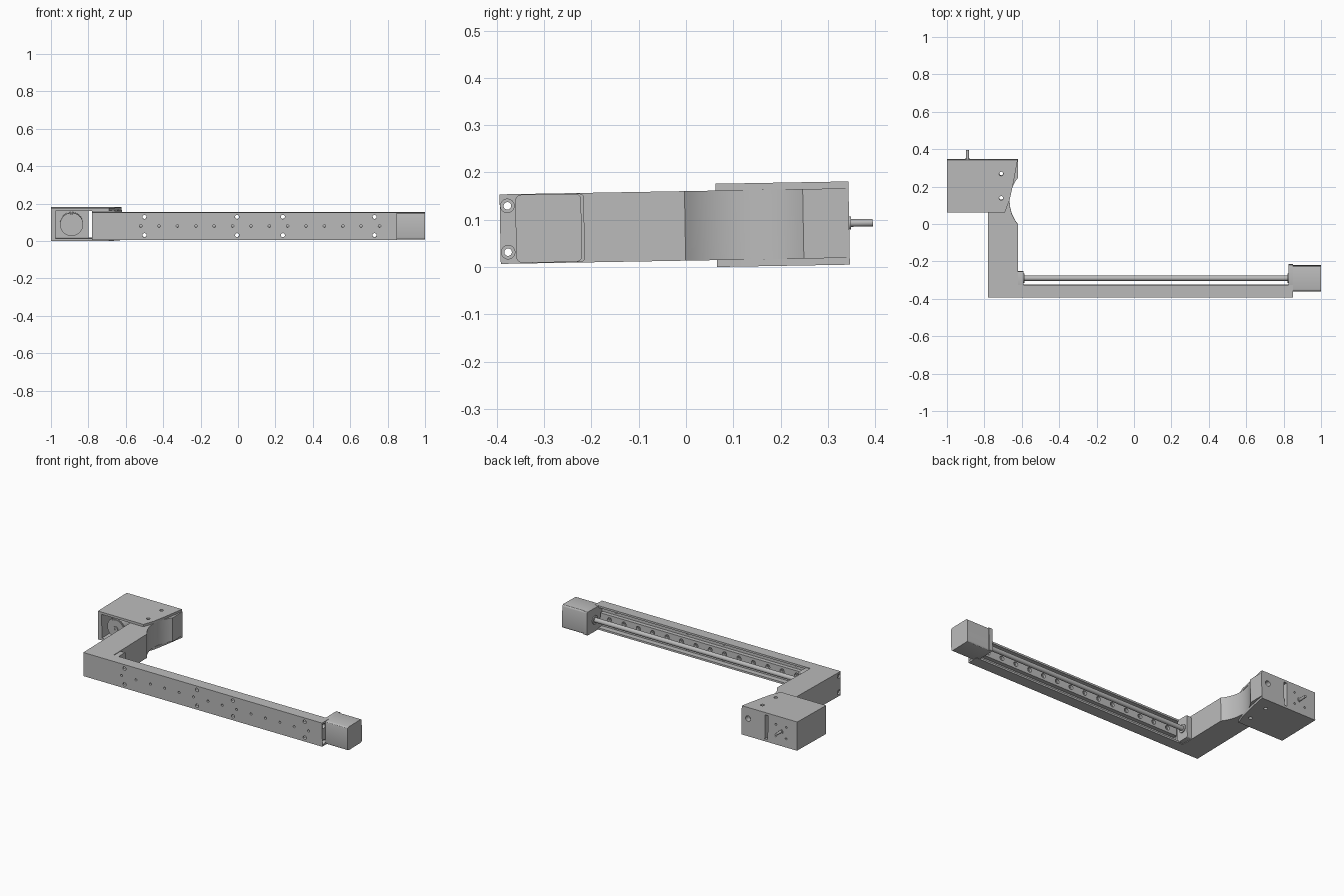
import bpy, bmesh, math
from mathutils import Matrix, Vector

cube = bpy.data.objects.get("Cube")
if cube:
    bpy.data.objects.remove(cube, do_unlink=True)

grey = bpy.data.materials.new("machined grey")
grey.use_nodes = True
COLOUR = (0.5, 0.5, 0.5, 1)
grey.diffuse_color = COLOUR
grey.node_tree.nodes["Principled BSDF"].inputs["Base Color"].default_value = COLOUR

parts = []
HALF = 0.0735      # half height of the frame
TOP = 0.088        # half height of the gearbox housing


def finish(name, bm, keep=True):
    bmesh.ops.recalc_face_normals(bm, faces=bm.faces)
    mesh = bpy.data.meshes.new(name)
    bm.to_mesh(mesh)
    bm.free()
    mesh.materials.append(grey)
    ob = bpy.data.objects.new(name, mesh)
    bpy.context.scene.collection.objects.link(ob)
    if keep:
        parts.append(ob)
    return ob


def box(name, x, y, z, bevel=0, keep=True):
    bm = bmesh.new()
    bmesh.ops.create_cube(bm, size=1)
    for v in bm.verts:
        v.co = Vector([(r[0] + r[1]) / 2 + c * (r[1] - r[0]) for c, r in zip(v.co, (x, y, z))])
    if bevel:
        # round only the edges that run along x
        edges = [e for e in bm.edges if abs(e.verts[0].co.x - e.verts[1].co.x) > 1e-4]
        bmesh.ops.bevel(bm, geom=edges, offset=bevel, segments=3, profile=0.5, affect='EDGES')
    return finish(name, bm, keep)


def prism(name, outline, z0, z1):
    bm = bmesh.new()
    face = bm.faces.new([bm.verts.new((x, y, z0)) for x, y in outline])
    up = bmesh.ops.extrude_face_region(bm, geom=[face])["geom"]
    bmesh.ops.translate(bm, vec=(0, 0, z1 - z0), verts=[g for g in up if isinstance(g, bmesh.types.BMVert)])
    return finish(name, bm)


def rod(name, axis, start, length, radius, sides=24, keep=True):
    bm = bmesh.new()
    turn = {'X': Matrix.Rotation(math.pi / 2, 4, 'Y'),
            'Y': Matrix.Rotation(-math.pi / 2, 4, 'X'),
            'Z': Matrix.Identity(4)}[axis]
    place = Matrix.Translation(start) @ turn @ Matrix.Translation((0, 0, length / 2))
    bmesh.ops.create_cone(bm, cap_ends=True, segments=sides, radius1=radius, radius2=radius,
                          depth=length, matrix=place)
    return finish(name, bm, keep)


def cut(target, cutters):
    for c in cutters:
        mod = target.modifiers.new("cut", 'BOOLEAN')
        mod.operation, mod.solver, mod.object = 'DIFFERENCE', 'EXACT', c
    graph = bpy.context.evaluated_depsgraph_get()
    mesh = bpy.data.meshes.new_from_object(target.evaluated_get(graph))
    target.modifiers.clear()
    target.data = mesh
    for c in cutters:
        bpy.data.objects.remove(c, do_unlink=True)


def hole(axis, start, length, radius):
    return rod("cutter", axis, start, length, radius, 16, keep=False)


# L-shaped frame with a concave scoop in the arm
R, MID = 0.196, 0.123
swing = math.asin(0.125 / R)
cx = -0.665 + R
scoop = [(cx - R * math.cos(a), MID + R * math.sin(a))
         for a in [-swing + 2 * swing * i / 20 for i in range(21)]]
frame = prism("frame", [(-0.78, -0.393), (0.85, -0.393), (0.85, -0.325), (-0.62, -0.325)]
              + scoop + [(-0.62, 0.345), (-0.78, 0.345)], -HALF, HALF)

rail_x = [-0.52 + 0.0982 * i for i in range(14)]
cutters = [box("cutter", (-0.6, 0.826), (-0.36, -0.3), (-0.062, 0.062), keep=False)]
cutters += [hole('Y', (x, -0.41, 0), 0.07, 0.007) for x in rail_x]
for z in (-0.049, 0.049):
    cutters += [hole('Y', (x, -0.41, z), 0.07, 0.011) for x in (-0.5, -0.005, 0.24, 0.73)]
    cutters.append(hole('X', (-0.8, -0.377, z), 1.7, 0.008))
    cutters += [hole('X', (x, -0.377, z), 0.03, 0.0145) for x in (-0.8, 0.83)]
cutters.append(hole('Y', (-0.665, 0.31, 0.02), 0.06, 0.017))
cutters += [hole('Z', (-0.71, y, -0.1), 0.2, 0.011) for y in (0.14, 0.27)]
cut(frame, cutters)

# guide rail with counterbored screw holes
rail = box("guide_rail", (-0.585, 0.82), (-0.362, -0.335), (-0.028, 0.028))
cut(rail, [hole('Y', (x, -0.37, 0), 0.05, 0.007) for x in rail_x]
    + [hole('Y', (x, -0.35, 0), 0.03, 0.014) for x in rail_x])

# lead screw, its end bearings and the drive motor
rod("lead_screw", 'X', (-0.6, -0.29, 0), 1.44, 0.014)
box("end_bearing_block", (-0.63, -0.59), (-0.335, -0.252), (-0.07, 0.07), 0.008)
rod("end_bearing", 'X', (-0.592, -0.29, 0), 0.007, 0.026)
box("motor_flange", (0.826, 0.85), (-0.335, -0.215), (-0.072, 0.072), 0.008)
rod("flange_bearing", 'X', (0.82, -0.29, 0), 0.008, 0.026)
box("drive_motor", (0.848, 1.0), (-0.36, -0.221), (-0.072, 0.072), 0.012)

# gearbox housing: two cover plates, a side wall and a back wall
plate = [(-1, 0.064), (-0.69, 0.064), (-0.665, 0.13), (-0.645, 0.22), (-0.622, 0.345), (-1, 0.345)]
for name, z0, z1 in (("top_cover", HALF, TOP), ("bottom_cover", -TOP, -HALF)):
    cover = prism(name, plate, z0, z1)
    cut(cover, [hole('Z', (-0.71, y, -0.1), 0.2, 0.011) for y in (0.14, 0.27)])
box("housing_side_wall", (-1, -0.975), (0.064, 0.345), (-HALF, HALF))
back = box("housing_back_wall", (-0.976, -0.8), (0.32, 0.345), (-HALF, HALF))
cut(back, [hole('Y', (-0.89 + dx, 0.335, dz), 0.03, 0.006)
           for dx in (-0.035, 0.035) for dz in (-0.035, 0.035)])

# rotary drive inside the housing, with its output shaft
rod("rotary_drum", 'Y', (-0.89, 0.085, 0), 0.24, 0.062, 40)
rod("drum_face", 'Y', (-0.89, 0.08, 0), 0.01, 0.055, 40)
hub = rod("drum_hub", 'Y', (-0.89, 0.074, 0), 0.01, 0.015)
cut(hub, [hole('Y', (-0.89, 0.07, 0), 0.01, 0.006)])
rod("shaft_collar", 'Y', (-0.89, 0.34, 0), 0.009, 0.014)
rod("output_shaft", 'Y', (-0.89, 0.3, 0), 0.095, 0.008)

# the whole unit leans very slightly about x
tilt = Matrix.Translation((0, 0, 0.087)) @ Matrix.Rotation(math.radians(1), 4, 'X')
bpy.ops.object.select_all(action='DESELECT')
for ob in parts:
    ob.data.transform(tilt)
    ob.select_set(True)
bpy.context.view_layer.objects.active = frame
bpy.ops.object.shade_smooth_by_angle(angle=math.radians(30))
